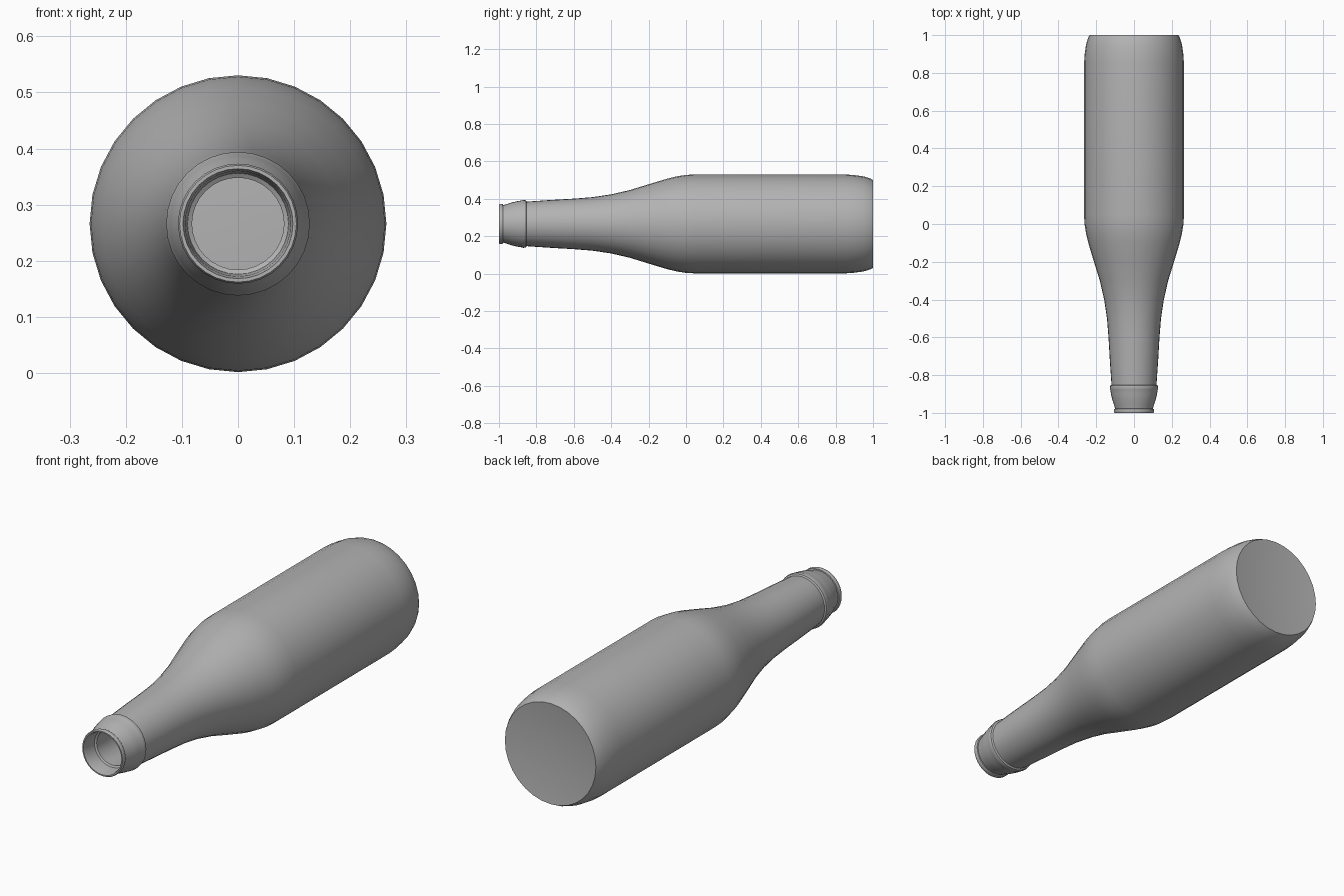
import bpy, bmesh, math

if "Cube" in bpy.data.objects:
    bpy.data.objects.remove(bpy.data.objects["Cube"])

SIDES = 32
AXIS_Z = 0.266

glass = bpy.data.materials.new("grey_glass")
glass.diffuse_color = (0.45, 0.45, 0.45, 1)
glass.use_nodes = True
glass.node_tree.nodes["Principled BSDF"].inputs["Base Color"].default_value = glass.diffuse_color

# Profile as (distance along y, radius): base centre, outside, lip, then inside
base = [(0.975, 0), (1.0, 0.235)]
body = [(0.985, 0.243), (0.95, 0.254), (0.90, 0.261), (0.85, 0.2645), (0.05, 0.2645)]
shoulder = [(0.0, 0.262), (-0.05, 0.254), (-0.1, 0.242), (-0.2, 0.212), (-0.3, 0.181),
            (-0.4, 0.158), (-0.5, 0.143), (-0.6, 0.135), (-0.72, 0.128)]
neck = [(-0.852, 0.119), (-0.856, 0.126), (-0.870, 0.128), (-0.875, 0.126),
        (-0.90, 0.122), (-0.93, 0.115), (-0.96, 0.105), (-0.978, 0.100)]
lip = [(-0.979, 0.105), (-0.983, 0.107), (-0.995, 0.107), (-1.0, 0.104), (-1.0, 0.098)]
mouth = [(-0.985, 0.094), (-0.93, 0.090), (-0.925, 0.082), (-0.852, 0.084)]
inside = [(y, r - 0.03) for y, r in reversed(shoulder)]
inside += [(0.05, 0.235), (0.88, 0.235), (0.96, 0.21), (0.94, 0)]
profile = base + body + shoulder + neck + lip + mouth + inside


def lathe(name, points, material):
    """Spin a profile around the y axis."""
    bm = bmesh.new()
    rings = []
    for y, r in points:
        if r == 0:
            rings.append([bm.verts.new((0, y, AXIS_Z))])
            continue
        angles = [2 * math.pi * i / SIDES for i in range(SIDES)]
        rings.append([bm.verts.new((r * math.sin(a), y, AXIS_Z + r * math.cos(a)))
                      for a in angles])
    for a, b in zip(rings, rings[1:]):
        for i in range(SIDES):
            j = (i + 1) % SIDES
            if len(a) == 1:
                bm.faces.new((a[0], b[i], b[j]))
            elif len(b) == 1:
                bm.faces.new((a[i], b[0], a[j]))
            else:
                bm.faces.new((a[i], b[i], b[j], a[j]))
    bmesh.ops.recalc_face_normals(bm, faces=bm.faces)
    mesh = bpy.data.meshes.new(name)
    bm.to_mesh(mesh)
    bm.free()
    mesh.materials.append(material)
    obj = bpy.data.objects.new(name, mesh)
    bpy.context.collection.objects.link(obj)
    bpy.context.view_layer.objects.active = obj
    obj.select_set(True)
    bpy.ops.object.shade_smooth_by_angle(angle=math.radians(35))
    return obj


# Hollow bottle lying on its side, mouth to the front
lathe("bottle", profile, glass)
